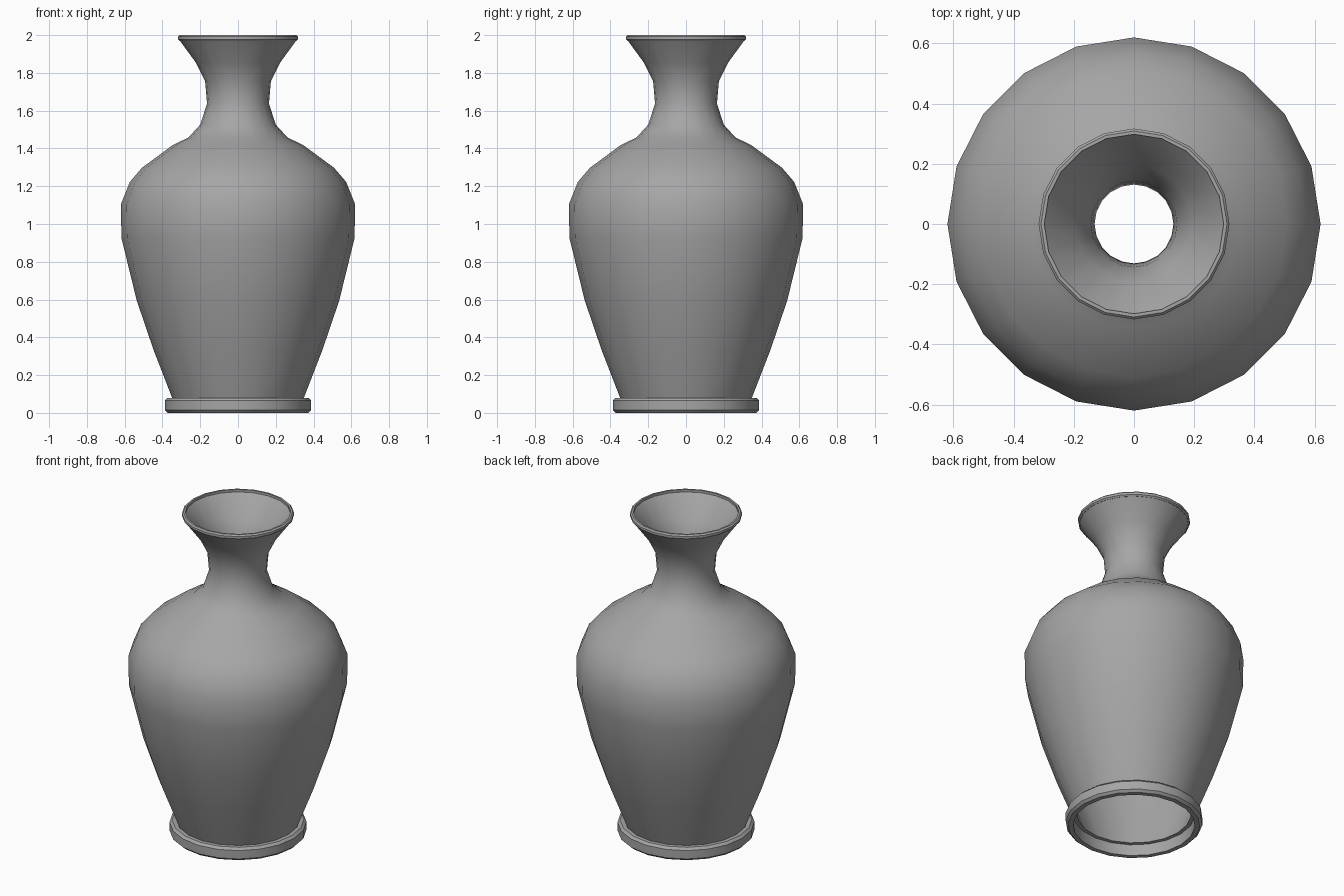
import bpy
import bmesh
from math import pi, radians

SIDES = 20

if "Cube" in bpy.data.objects:
    bpy.data.objects.remove(bpy.data.objects["Cube"], do_unlink=True)

# Single grey glaze
glaze = bpy.data.materials.new("grey_glaze")
glaze.use_nodes = True
grey = (0.38, 0.38, 0.38, 1)
glaze.diffuse_color = grey
glaze.node_tree.nodes["Principled BSDF"].inputs["Base Color"].default_value = grey


def lathe(name, profile):
    """Revolve a closed (radius, height) outline around the z axis."""
    bm = bmesh.new()
    verts = [bm.verts.new((r, 0, z)) for r, z in profile]
    edges = [bm.edges.new((a, b)) for a, b in zip(verts, verts[1:] + verts[:1])]
    bmesh.ops.spin(bm, geom=verts + edges, cent=(0, 0, 0), axis=(0, 0, 1),
                   angle=2 * pi, steps=SIDES, use_merge=True)
    bmesh.ops.remove_doubles(bm, verts=bm.verts, dist=0.0001)
    bmesh.ops.recalc_face_normals(bm, faces=bm.faces)
    mesh = bpy.data.meshes.new(name)
    bm.to_mesh(mesh)
    bm.free()
    mesh.materials.append(glaze)
    obj = bpy.data.objects.new(name, mesh)
    bpy.context.collection.objects.link(obj)
    bpy.ops.object.select_all(action="DESELECT")
    obj.select_set(True)
    bpy.context.view_layer.objects.active = obj
    bpy.ops.object.shade_smooth_by_angle(angle=radians(40))
    return obj


def ring(name, inner, outer, low, high, bevel):
    """Flat band with softened outer edges."""
    return lathe(name, [(inner, low), (outer - bevel, low), (outer, low + bevel),
                        (outer, high - bevel), (outer - bevel, high), (inner, high)])


# Hollow body, open at both ends: outer wall up, inner wall back down
outer_wall = [(0.345, 0.07), (0.447, 0.333), (0.536, 0.595), (0.617, 0.925),
              (0.62, 1.105), (0.573, 1.222), (0.508, 1.298), (0.345, 1.418),
              (0.262, 1.458), (0.2, 1.526), (0.164, 1.637), (0.174, 1.755),
              (0.222, 1.853), (0.309, 1.972)]
inner_wall = [(0.298, 1.985), (0.195, 1.867), (0.143, 1.76), (0.131, 1.637),
              (0.17, 1.512), (0.247, 1.432), (0.331, 1.392), (0.489, 1.274),
              (0.545, 1.207), (0.59, 1.1), (0.587, 0.93), (0.507, 0.605),
              (0.418, 0.343), (0.322, 0.07)]
lathe("vase_body", outer_wall + inner_wall)

# Rim around the mouth and foot under the body
ring("mouth_rim", 0.298, 0.317, 1.97, 2.0, 0.008)
ring("foot_ring", 0.345, 0.387, 0.0, 0.08, 0.014)
